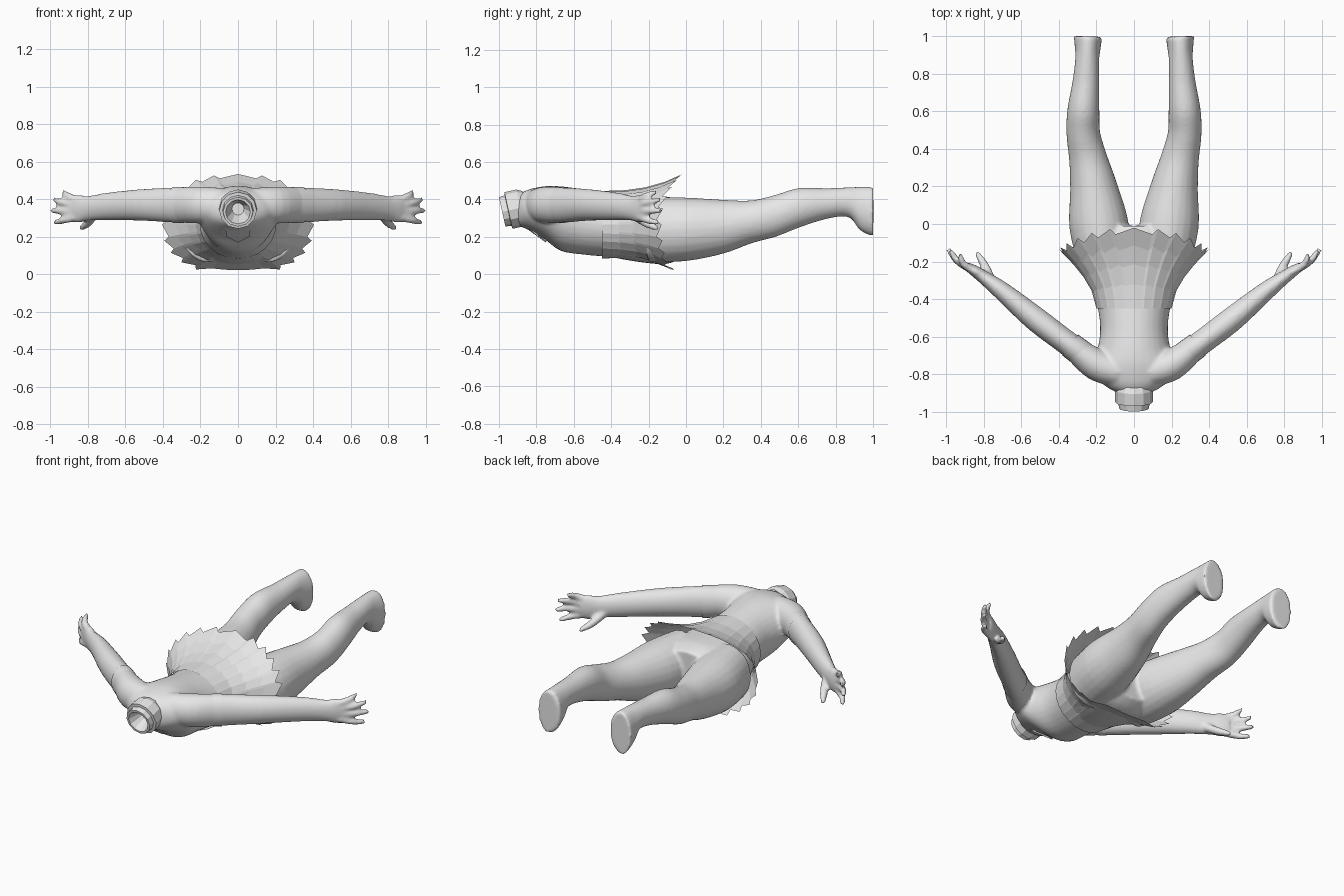
import bpy, bmesh, math
from mathutils import Vector

cube = bpy.data.objects.get("Cube")
if cube:
    bpy.data.objects.remove(cube)

grey = bpy.data.materials.new("plain_grey")
grey.use_nodes = True
grey.diffuse_color = (0.8, 0.8, 0.8, 1)
grey.node_tree.nodes["Principled BSDF"].inputs["Base Color"].default_value = (0.8, 0.8, 0.8, 1)


def make_object(name, bm):
    bmesh.ops.recalc_face_normals(bm, faces=bm.faces)
    mesh = bpy.data.meshes.new(name)
    bm.to_mesh(mesh)
    bm.free()
    mesh.materials.append(grey)
    obj = bpy.data.objects.new(name, mesh)
    bpy.context.collection.objects.link(obj)
    return obj


def spline(stations, steps=4):
    """Catmull-Rom through stations of any dimension."""
    p = [stations[0]] + stations + [stations[-1]]
    out = []
    for i in range(1, len(p) - 2):
        for k in range(steps):
            t = k / steps
            out.append([0.5 * (2 * b + (c - a) * t + (2 * a - 5 * b + 4 * c - d) * t * t
                               + (3 * b - a - 3 * c + d) * t ** 3)
                        for a, b, c, d in zip(*p[i - 1:i + 3])])
    out.append(list(stations[-1]))
    return out


def loft(bm, stations, side=1, sides=24, caps=True):
    """Elliptic tube; each station is x, y, z, half width, half height."""
    pts = spline(stations)
    rings = []
    for i, (x, y, z, w, h) in enumerate(pts):
        a, b = pts[max(i - 1, 0)], pts[min(i + 1, len(pts) - 1)]
        across = Vector((b[1] - a[1], a[0] - b[0], 0)).normalized()
        ring = []
        for k in range(sides):
            ang = math.tau * k / sides
            v = Vector((x, y, z)) + across * w * math.cos(ang)
            v.z += h * math.sin(ang)
            v.x *= side
            ring.append(bm.verts.new(v))
        rings.append(ring)
    for r, s in zip(rings, rings[1:]):
        for k in range(sides):
            j = (k + 1) % sides
            bm.faces.new((r[k], r[j], s[j], s[k]))
    if caps:
        bm.faces.new(rings[0])
        bm.faces.new(rings[-1])


def span(y, x, w, low, high):
    return (x, y, (low + high) / 2, w, (high - low) / 2)


# Body: torso, legs, arms and hands fused into one smooth skin
body = bmesh.new()
loft(body, [span(-0.9, 0, 0.09, 0.26, 0.42), span(-0.85, 0, 0.17, 0.24, 0.45),
            span(-0.76, 0, 0.22, 0.19, 0.47), span(-0.67, 0, 0.195, 0.125, 0.47),
            span(-0.55, 0, 0.18, 0.105, 0.455), span(-0.4, 0, 0.205, 0.09, 0.435),
            span(-0.25, 0, 0.265, 0.065, 0.42), span(-0.1, 0, 0.29, 0.055, 0.415),
            span(-0.01, 0, 0.2, 0.1, 0.39)], sides=32)

leg = [span(-0.2, 0.16, 0.14, 0.065, 0.41), span(0, 0.188, 0.158, 0.07, 0.41),
       span(0.2, 0.216, 0.126, 0.11, 0.398), span(0.35, 0.245, 0.102, 0.165, 0.395),
       span(0.48, 0.27, 0.09, 0.2, 0.425), span(0.6, 0.27, 0.086, 0.247, 0.46),
       span(0.75, 0.257, 0.072, 0.295, 0.46), span(0.87, 0.25, 0.064, 0.305, 0.465),
       span(0.93, 0.247, 0.068, 0.235, 0.468), span(1.0, 0.245, 0.076, 0.2, 0.468)]
arm = [(0.08, -0.79, 0.37, 0.08, 0.09), (0.2, -0.75, 0.37, 0.085, 0.098),
       (0.335, -0.65, 0.37, 0.066, 0.094), (0.52, -0.51, 0.37, 0.066, 0.084),
       (0.7, -0.36, 0.362, 0.05, 0.073), (0.8, -0.285, 0.352, 0.036, 0.066),
       (0.85, -0.25, 0.35, 0.03, 0.075), (0.89, -0.225, 0.35, 0.022, 0.062)]
finger_tips = [(0.93, -0.16, 0.438), (0.982, -0.138, 0.398),
               (0.992, -0.132, 0.34), (0.975, -0.145, 0.275)]

for side in (1, -1):
    loft(body, leg, side)
    loft(body, arm, side)
    for i, tip in enumerate(finger_tips):
        root = Vector((0.855, -0.25, 0.395 - 0.03 * i))
        mid = root.lerp(Vector(tip), 0.55) + Vector((0.012, -0.012, 0))
        loft(body, [(*root, 0.022, 0.022), (*mid, 0.02, 0.02), (*tip, 0.013, 0.014)], side, 10)
    loft(body, [(0.765, -0.285, 0.32, 0.024, 0.03), (0.8, -0.215, 0.275, 0.024, 0.026),
                (0.84, -0.15, 0.245, 0.013, 0.014)], side, 10)

skin = make_object("body", body)
fuse = skin.modifiers.new("fuse", "REMESH")
fuse.mode = "VOXEL"
fuse.voxel_size = 0.01
fuse.use_smooth_shade = True
soften = skin.modifiers.new("soften", "SMOOTH")
soften.factor = 0.5
soften.iterations = 6

# Sleeve cuffs: thin shells over the upper arms
for side, name in ((1, "left_sleeve"), (-1, "right_sleeve")):
    bm = bmesh.new()
    loft(bm, [(0.25, -0.713, 0.37, 0.072, 0.09), (0.3, -0.675, 0.37, 0.071, 0.096),
              (0.34, -0.645, 0.37, 0.07, 0.097)], side, caps=False)
    for f in bm.faces:
        f.smooth = True
    make_object(name, bm)

# Skirt: sawtooth pleats flaring from the waist, plain panel at the front
pleats, rows = 12, (0, 0.3, 0.55, 0.78, 1)


def skirt_point(ang, t, fold, side):
    s, c = math.sin(ang), math.cos(ang)
    e = 1 - 0.15 * t
    flat = ang > math.pi * 0.89
    scale = 1 - 0.1 * t if flat else 1 - 0.07 * fold * t
    w = 0.2 + 0.205 * t ** 1.7
    h = 0.18 + 0.09 * t ** 2.5
    rim_y = -0.13 + (0.11 if c > 0 else 0.065) * c * c - (0 if flat else 0.03 * fold)
    return (side * w * scale * abs(s) ** e, -0.45 + (rim_y + 0.45) * t,
            0.265 + h * scale * math.copysign(abs(c) ** e, c))


bm = bmesh.new()
for side in (1, -1):
    columns = []
    for k in range(pleats + 1):
        for frac, fold in ((0, 0), (0.78, 1)):
            ang = math.pi * min((k + frac) / pleats, 1)
            columns.append([bm.verts.new(skirt_point(ang, t, fold, side)) for t in rows])
    for a, b in zip(columns, columns[1:-1]):
        for i in range(len(rows) - 1):
            bm.faces.new((a[i], b[i], b[i + 1], a[i + 1]))
bmesh.ops.remove_doubles(bm, verts=bm.verts, dist=0.0005)
make_object("pleated_skirt", bm)

# Neck: stepped hollow band turned about a tilted axis
bm = bmesh.new()
axis = Vector((0, -0.976, -0.217))
up = Vector((0, -0.217, 0.976))
profile = [(0.085, -0.03), (0.1, 0), (0.1, 0.066), (0.083, 0.068),
           (0.08, 0.1), (0.066, 0.1), (0.03, 0.01)]
sides = 12
rings = []
for r, d in profile:
    rings.append([bm.verts.new(Vector((r * math.sin(math.tau * k / sides), -0.885, 0.355))
                               + axis * d + up * r * math.cos(math.tau * k / sides))
                  for k in range(sides)])
for r, s in zip(rings, rings[1:]):
    for k in range(sides):
        j = (k + 1) % sides
        bm.faces.new((r[k], r[j], s[j], s[k]))
bm.faces.new(rings[-1])
make_object("neck_band", bm)

# Collar points: two small folded plates below the neck
bm = bmesh.new()
for side in (1, -1):
    top = [bm.verts.new(p) for p in ((0, -0.84, 0.235), (side * 0.07, -0.86, 0.26),
                                     (side * 0.06, -0.79, 0.2), (0, -0.75, 0.17))]
    bm.faces.new(top)
collar = make_object("collar_points", bm)
collar.modifiers.new("thickness", "SOLIDIFY").thickness = 0.008
